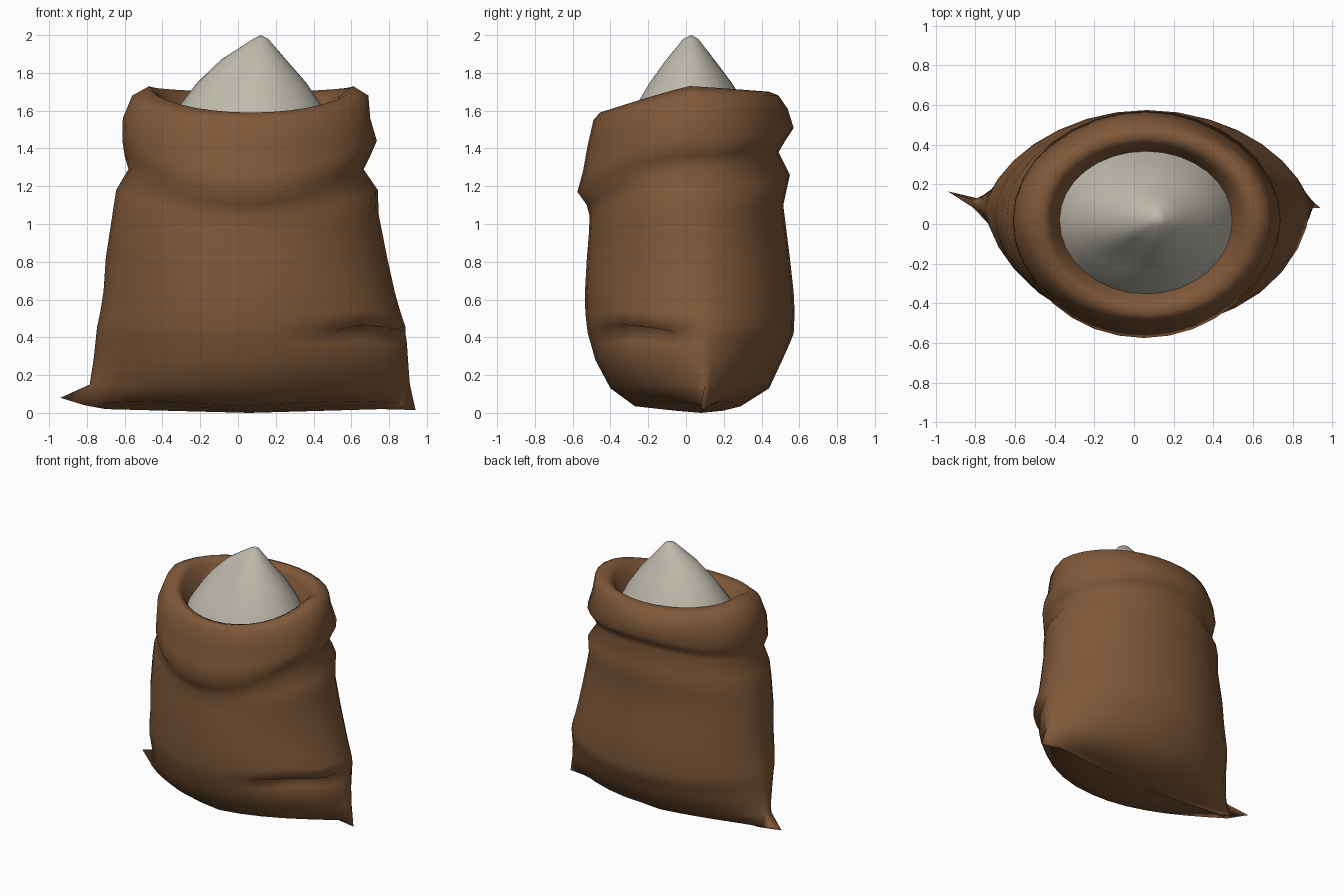
import bpy, bmesh, math

if "Cube" in bpy.data.objects:
    bpy.data.objects.remove(bpy.data.objects["Cube"])

SEG = 32


def material(name, rgb):
    m = bpy.data.materials.new(name)
    m.diffuse_color = (*rgb, 1)
    m.use_nodes = True
    m.node_tree.nodes["Principled BSDF"].inputs["Base Color"].default_value = m.diffuse_color
    return m


brown = material("brown burlap", (0.215, 0.098, 0.040))
flour = material("pale flour", (0.51, 0.485, 0.41))


def flat(z, xl, xr, yf, yb):
    return (z, z, z, xl, xr, yf, yb)


def bump(a, centre, width):
    """Smooth weight around an angle."""
    d = (a - centre + math.pi) % (2 * math.pi) - math.pi
    return math.exp(-(d / width) ** 2)


def ring_points(zf, zs, zb, xl, xr, yf, yb, lens):
    """Oval ring; height varies front / side / back, low rings are pinched into a lens."""
    t = max(0.0, 1 - zs / 1.1) * lens
    low = max(0.0, 1 - zs / 0.45) * lens
    yc, p = 0.02 + 0.09 * t, 0.33 * t + 0.4 * low
    dip = 1.1 if zs > 1.5 else 2
    pts = []
    for k in range(SEG):
        a = 2 * math.pi * k / SEG
        c, s = math.cos(a), math.sin(a)
        end_z, end_y = (zb, yb) if s > 0 else (zf, yf)
        x = (xl + xr) / 2 + (xr - xl) / 2 * c
        y = yc + (end_y - yc) * abs(s) ** (1 + p)
        # underside lifts a little between belly and corners
        lift = 0.03 * low * abs(2 * s * c) if zs < 0.1 else 0
        pts.append([x, y, zs + (end_z - zs) * abs(s) ** dip + lift])
    return pts


def loft(name, rings, mat, bottom=None, top=None):
    bm = bmesh.new()
    loops = [[bm.verts.new(p) for p in r] for r in rings]
    for lo, hi in zip(loops, loops[1:]):
        for k in range(SEG):
            n = (k + 1) % SEG
            bm.faces.new((lo[k], lo[n], hi[n], hi[k]))
    for tip, loop in ((bottom, loops[0]), (top, loops[-1])):
        if tip:
            v = bm.verts.new(tip)
            for k in range(SEG):
                n = (k + 1) % SEG
                order = (loop[n], loop[k], v) if tip is bottom else (loop[k], loop[n], v)
                bm.faces.new(order)
    for f in bm.faces:
        f.smooth = True
    me = bpy.data.meshes.new(name)
    bm.to_mesh(me)
    bm.free()
    me.materials.append(mat)
    ob = bpy.data.objects.new(name, me)
    bpy.context.collection.objects.link(ob)
    return ob


# Sack: belly, tuck under the cuff, rolled cuff, rim and inner wall
body = [
    (0.012, 0.02, 0.012, -0.70, 0.76, -0.06, 0.20),
    (0.035, 0.03, 0.035, -0.83, 0.88, -0.27, 0.29),
    (0.13, 0.15, 0.13, -0.785, 0.91, -0.40, 0.44),
    flat(0.28, -0.765, 0.90, -0.48, 0.51),
    flat(0.37, -0.755, 0.895, -0.505, 0.55),
    flat(0.42, -0.75, 0.89, -0.52, 0.57),
    flat(0.46, -0.745, 0.885, -0.525, 0.572),
    flat(0.53, -0.73, 0.86, -0.533, 0.575),
    flat(0.64, -0.712, 0.83, -0.535, 0.57),
    flat(0.82, -0.70, 0.79, -0.525, 0.55),
    (0.94, 1.05, 1.10, -0.665, 0.745, -0.515, 0.515),
    (1.04, 1.18, 1.26, -0.645, 0.74, -0.51, 0.55),
    (1.10, 1.29, 1.38, -0.58, 0.665, -0.525, 0.49),
    (1.17, 1.36, 1.44, -0.60, 0.70, -0.575, 0.525),
    (1.28, 1.44, 1.51, -0.612, 0.735, -0.545, 0.57),
    (1.42, 1.56, 1.61, -0.61, 0.70, -0.52, 0.54),
    (1.55, 1.68, 1.68, -0.56, 0.69, -0.49, 0.49),
    (1.59, 1.73, 1.70, -0.47, 0.61, -0.455, 0.44),
    (1.565, 1.68, 1.65, -0.42, 0.54, -0.39, 0.40),
    (1.40, 1.42, 1.42, -0.35, 0.47, -0.32, 0.34),
]
rings = [ring_points(*r, 1) for r in body]

# Pulled-out bottom corners
rings[1][SEG // 2] = [-0.94, 0.165, 0.08]
rings[1][0] = [0.94, 0.08, 0.015]

# Pinched crease low on the front right, with a fold lapping over it
for i, depth, dz in ((4, 0.02, 0), (5, 0.085, 0.025), (6, -0.01, -0.012), (7, -0.02, 0)):
    for k in range(SEG):
        a = 2 * math.pi * k / SEG
        w = bump(a, -0.62, 0.38)
        wave = 0.02 * math.sin(6 * a) * w
        x, y, z = rings[i][k]
        rings[i][k] = [x - depth * w * 0.6, y + depth * w * 0.8, z + dz * w + wave]

# Shallow fold across the cuff on the back right and front right
for k in range(SEG):
    a = 2 * math.pi * k / SEG
    w = bump(a, 1.0, 0.35) + bump(a, 2.3, 0.3)
    rings[15][k][1] -= 0.025 * w
    rings[14][k][2] -= 0.02 * w
    rings[14][k][1] += 0.02 * bump(a, -0.9, 0.25)

loft("sack", rings, brown, bottom=(0.06, 0.08, 0.0))

# Heap of flour filling the mouth
heap = [
    flat(1.46, -0.40, 0.52, -0.36, 0.40),
    flat(1.54, -0.365, 0.485, -0.325, 0.36),
    flat(1.64, -0.30, 0.435, -0.265, 0.31),
    flat(1.75, -0.215, 0.36, -0.20, 0.24),
    flat(1.87, -0.09, 0.255, -0.11, 0.15),
    flat(1.98, 0.08, 0.16, -0.015, 0.065),
]
heap_rings = [ring_points(*r, 0) for r in heap]
# slumped hollow on the front left slope
for ring, depth in zip(heap_rings[2:5], (0.02, 0.035, 0.02)):
    for k, v in enumerate(ring):
        w = bump(2 * math.pi * k / SEG, -1.95, 0.4)
        v[0] += 0.3 * depth * w
        v[1] += depth * w
loft("flour_heap", heap_rings, flour, top=(0.12, 0.03, 2.0))
